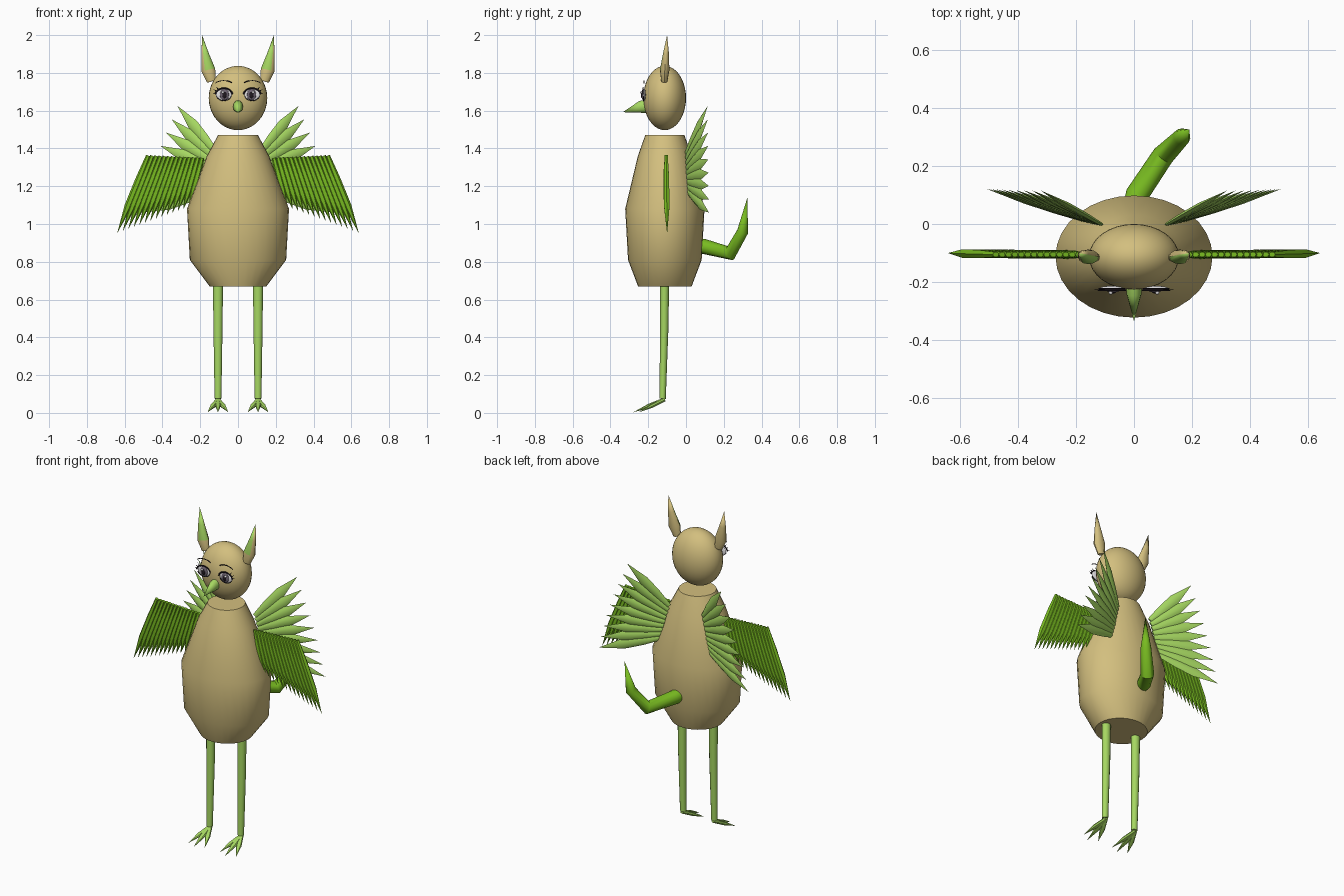
import bpy, bmesh, math
from mathutils import Vector

cube = bpy.data.objects.get("Cube")
if cube:
    bpy.data.objects.remove(cube)


def material(name, rgb):
    m = bpy.data.materials.new(name)
    m.use_nodes = True
    m.diffuse_color = (*rgb, 1)
    m.node_tree.nodes["Principled BSDF"].inputs["Base Color"].default_value = (*rgb, 1)
    return m


TAN = material("tan", (0.65, 0.52, 0.21))
GREEN = material("leaf green", (0.19, 0.50, 0.015))
LIGHT = material("light green", (0.38, 0.68, 0.12))
WHITE = material("eye white", (0.8, 0.78, 0.8))
GREY = material("iris grey", (0.16, 0.13, 0.17))
DARK = material("lash dark", (0.015, 0.01, 0.015))


def loft(bm, path, radii, thin=(0, 1, 0), sides=12):
    """Tube through path; radii are (wide, thin) pairs, zero makes a tip."""
    pts = [Vector(p) for p in path]
    thin, rings = Vector(thin), []
    for i, p in enumerate(pts):
        t = (pts[min(i + 1, len(pts) - 1)] - pts[max(i - 1, 0)]).normalized()
        side = t.cross(thin).normalized()
        up = side.cross(t)
        a, b = radii[i]
        if a == 0:
            rings.append([bm.verts.new(p)])
            continue
        angles = [2 * math.pi * k / sides for k in range(sides)]
        rings.append([bm.verts.new(p + side * a * math.cos(q) + up * b * math.sin(q))
                      for q in angles])
    for r, s in zip(rings, rings[1:]):
        for k in range(sides):
            n = (k + 1) % sides
            if len(s) == 1:
                bm.faces.new((r[k], r[n], s[0]))
            else:
                bm.faces.new((r[k], r[n], s[n], s[k]))
    for r in (rings[0], rings[-1]):
        if len(r) > 1:
            bm.faces.new(r)


def finish(name, bm, *mats, mirror=False, angle=40):
    bmesh.ops.recalc_face_normals(bm, faces=bm.faces)
    mesh = bpy.data.meshes.new(name)
    bm.to_mesh(mesh)
    bm.free()
    ob = bpy.data.objects.new(name, mesh)
    bpy.context.collection.objects.link(ob)
    for m in mats:
        mesh.materials.append(m)
    bpy.ops.object.select_all(action="DESELECT")
    ob.select_set(True)
    bpy.context.view_layer.objects.active = ob
    bpy.ops.object.shade_smooth_by_angle(angle=math.radians(angle))
    if mirror:
        ob.modifiers.new("mirror", "MIRROR").use_mirror_merge = False
    return ob


def tube(name, path, radii, mat, mirror=False, sides=12, **kw):
    bm = bmesh.new()
    loft(bm, path, radii, sides=sides, **kw)
    return finish(name, bm, mat, mirror=mirror)


def ball(name, centre, radii, mat, mirror=False):
    bm = bmesh.new()
    bmesh.ops.create_uvsphere(bm, u_segments=32, v_segments=20, radius=1)
    bmesh.ops.scale(bm, vec=radii, verts=bm.verts)
    bmesh.ops.translate(bm, vec=centre, verts=bm.verts)
    return finish(name, bm, mat, mirror=mirror)


def mix(a, b, t):
    return Vector(a).lerp(Vector(b), t)


# Body and head
Y = -0.112
tube("body", [(0, Y, z) for z in (0.67, 0.81, 1.08, 1.36, 1.47)],
     [(0.15, 0.142), (0.255, 0.195), (0.27, 0.21), (0.165, 0.143), (0.106, 0.104)],
     TAN, sides=32)
ball("head", (0, -0.113, 1.667), (0.155, 0.113, 0.17), TAN)

# Beak
tube("beak", [(0, -0.19, 1.625), (0, -0.24, 1.62), (0, -0.335, 1.592)],
     [(0.026, 0.036), (0.026, 0.032), (0, 0)], LIGHT, thin=(0, 0, 1))

# Ears with a green inner face
bm = bmesh.new()
loft(bm, [(0.14, -0.115, 1.755), (0.157, -0.113, 1.815), (0.174, -0.106, 1.9), (0.19, -0.1, 2.0)],
     [(0.024, 0.016), (0.037, 0.025), (0.02, 0.016), (0, 0)])
bm.normal_update()
bmesh.ops.recalc_face_normals(bm, faces=bm.faces)
for f in bm.faces:
    inner = f.normal.dot(Vector((-0.6, -0.8, 0))) > 0.6
    f.material_index = int(inner and f.calc_center_median().z > 1.8)
finish("ears", bm, TAN, LIGHT, mirror=True)

# Eyes: layered flat ovals, each a little further forward
for name, x, z, rx, rz, y, mat in [
        ("eye_whites", 0.075, 1.685, 0.042, 0.032, -0.221, WHITE),
        ("irises", 0.072, 1.685, 0.024, 0.030, -0.227, GREY),
        ("pupils", 0.072, 1.683, 0.012, 0.018, -0.231, DARK),
        ("eye_glints", 0.080, 1.697, 0.007, 0.007, -0.235, WHITE)]:
    ball(name, (x, y, z), (rx, 0.008, rz), mat, mirror=True)


# Lashes, lower lids and brows
def arc(x, z, rx, rz, start, end, y):
    angles = [math.radians(start + (end - start) * k / 8) for k in range(9)]
    return [(x + rx * math.cos(a), y, z + rz * math.sin(a)) for a in angles]


for name, path, r in [
        ("upper_lashes", arc(0.075, 1.683, 0.046, 0.036, 5, 175, -0.228), 0.0045),
        ("lower_lids", arc(0.075, 1.687, 0.042, 0.034, 200, 340, -0.226), 0.002),
        ("brows", arc(0.075, 1.735, 0.050, 0.024, 25, 150, -0.222), 0.0022)]:
    tube(name, path, [(r, 0.003)] * len(path), DARK, mirror=True, sides=6)
bm = bmesh.new()
for a in (10, 30, 50):
    d = Vector((math.cos(math.radians(a)), 0, math.sin(math.radians(a))))
    p = Vector((0.075 + 0.044 * d.x, -0.226, 1.685 + 0.035 * d.z))
    loft(bm, [p, p + d * 0.02], [(0.004, 0.002), (0, 0)], sides=6)
finish("lash_flicks", bm, DARK, mirror=True)

# Arms: a row of overlapping feathers
bm = bmesh.new()
COUNT = 14
for i in range(COUNT):
    t = i / (COUNT - 1)
    base = mix((0.19, -0.105, 1.35), (0.475, -0.105, 1.362), t)
    tip = mix((0.26, -0.105, 1.09), (0.64, -0.1, 0.95), t)
    loft(bm, [mix(base, tip, s) for s in (0, 0.3, 0.65, 1)],
         [(0.012, 0.01), (0.018, 0.016), (0.019, 0.017), (0, 0)], sides=6)
finish("arm_feathers", bm, GREEN, mirror=True)

# Back wings: a fan of broad feathers
bm = bmesh.new()
COUNT = 9
for i in range(COUNT):
    t = i / (COUNT - 1)
    base = mix((0.115, 0.0, 1.375), (0.165, 0.01, 1.17), t)
    tip = mix((0.32, 0.115, 1.625), (0.51, 0.122, 1.06), t)
    tip.x += 0.02 * math.sin(math.pi * t)
    loft(bm, [mix(base, tip, s) for s in (0, 0.3, 0.6, 1)],
         [(0.014, 0.006), (0.026, 0.01), (0.030, 0.01), (0, 0)],
         thin=(-0.3, 0.95, 0), sides=6)
finish("wing_feathers", bm, LIGHT, mirror=True)

# Tail
tube("tail", [(0, 0.04, 0.885), (0.01, 0.1, 0.88), (0.1, 0.235, 0.845),
              (0.165, 0.3, 0.96), (0.19, 0.325, 1.14)],
     [(0.042, 0.042), (0.04, 0.04), (0.038, 0.038), (0.03, 0.03), (0, 0)],
     GREEN, thin=(0.8, -0.6, 0))

# Legs and toes
tube("legs", [(0.106, -0.113, 0.72), (0.106, -0.115, 0.45), (0.106, -0.124, 0.075)],
     [(0.027, 0.024), (0.024, 0.022), (0.018, 0.017)], LIGHT, mirror=True)
bm = bmesh.new()
for dx, y in ((-0.055, -0.25), (0, -0.28), (0.055, -0.25)):
    base, tip = Vector((0.106, -0.115, 0.07)), Vector((0.106 + dx, y, 0.003))
    mid = mix(base, tip, 0.5)
    loft(bm, [base, mid, tip], [(0.011, 0.011), (0.015, 0.011), (0, 0)],
         thin=(0, 0, 1), sides=8)
finish("toes", bm, LIGHT, mirror=True)
